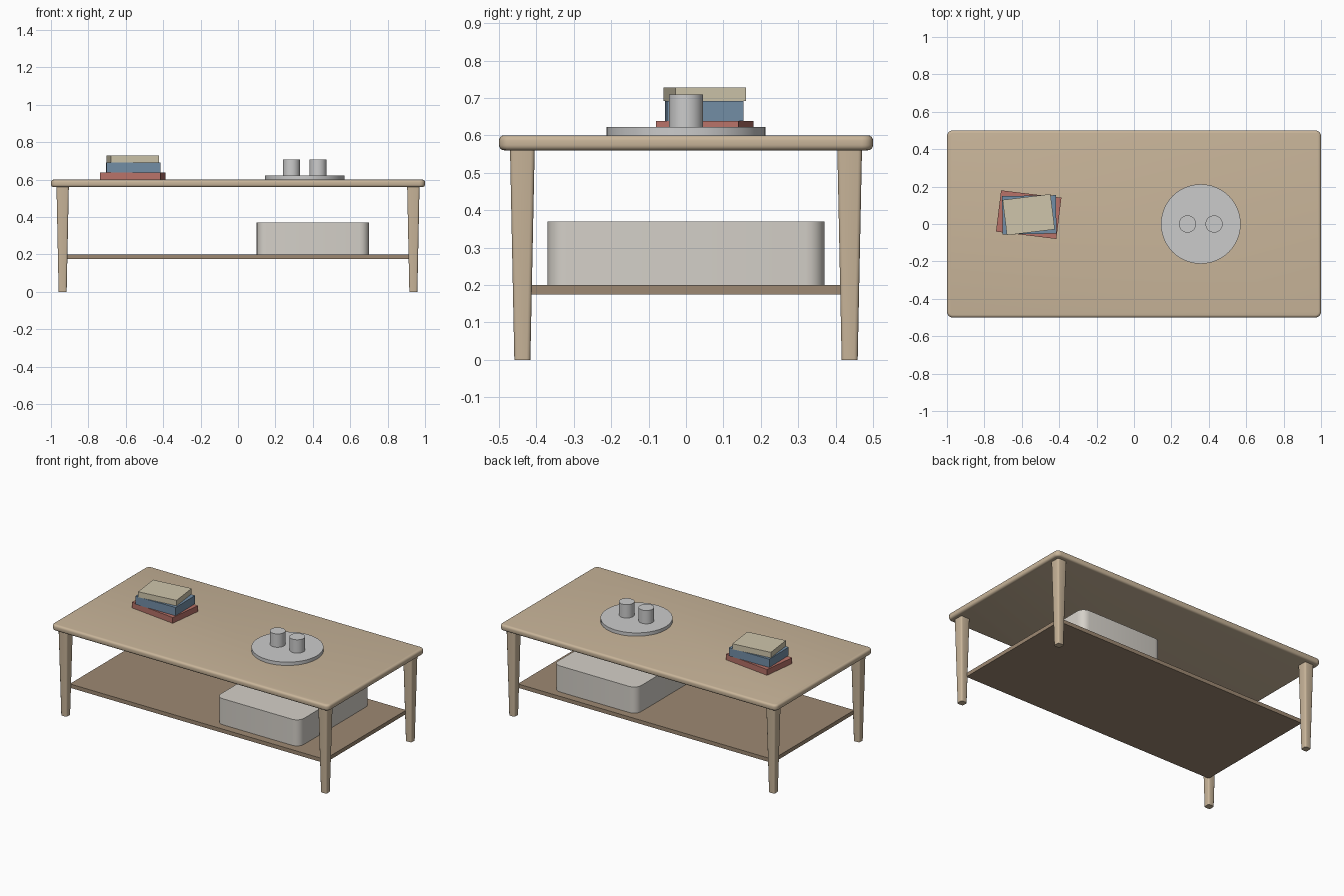
import bpy, bmesh, math

if "Cube" in bpy.data.objects:
    bpy.data.objects.remove(bpy.data.objects["Cube"])


def material(name, rgb):
    m = bpy.data.materials.new(name)
    m.diffuse_color = (*rgb, 1)
    m.use_nodes = True
    m.node_tree.nodes["Principled BSDF"].inputs["Base Color"].default_value = m.diffuse_color
    return m


wood = material("light_wood", (0.58, 0.46, 0.32))
dark_wood = material("shelf_wood", (0.34, 0.25, 0.17))
linen = material("linen", (0.66, 0.63, 0.58))
red = material("red_cover", (0.48, 0.17, 0.14))
blue = material("blue_cover", (0.17, 0.27, 0.38))
cream = material("cream_cover", (0.62, 0.56, 0.41))


def finish(bm, name, mat, smooth=True):
    bmesh.ops.recalc_face_normals(bm, faces=bm.faces)
    me = bpy.data.meshes.new(name)
    bm.to_mesh(me)
    bm.free()
    ob = bpy.data.objects.new(name, me)
    bpy.context.collection.objects.link(ob)
    if mat:
        me.materials.append(mat)
    if smooth:
        bpy.ops.object.select_all(action='DESELECT')
        bpy.context.view_layer.objects.active = ob
        ob.select_set(True)
        bpy.ops.object.shade_smooth_by_angle(angle=math.radians(35))
    return ob


def block(name, size, loc, mat, corner=0, rim=0, angle=0, taper=1, segs=5):
    """Box standing at loc; corner rounds the upright edges, rim the top and bottom."""
    bm = bmesh.new()
    bmesh.ops.create_cube(bm, size=1)
    for v in bm.verts:
        k = taper if v.co.z < 0 else 1
        v.co = (v.co.x * size[0] * k, v.co.y * size[1] * k, (v.co.z + 0.5) * size[2])
    if corner:
        upright = [e for e in bm.edges if abs(e.verts[0].co.z - e.verts[1].co.z) > 1e-4]
        bmesh.ops.bevel(bm, geom=upright, offset=corner, segments=segs, profile=0.5, affect='EDGES')
    if rim:
        loops = [e for e in bm.edges if abs(e.verts[0].co.z - e.verts[1].co.z) < 1e-4]
        bmesh.ops.bevel(bm, geom=loops, offset=rim, segments=4, profile=0.5, affect='EDGES')
    ob = finish(bm, name, mat, smooth=corner > 0)
    ob.location = loc
    ob.rotation_euler.z = math.radians(angle)
    return ob


def disc(name, radius, height, loc, sides):
    bm = bmesh.new()
    bmesh.ops.create_cone(bm, cap_ends=True, segments=sides, radius1=radius, radius2=radius, depth=height)
    bmesh.ops.translate(bm, verts=bm.verts, vec=(0, 0, height / 2))
    finish(bm, name, None).location = loc


# Table: rounded top, four tapered legs, lower shelf
block("table_top", (2, 1, 0.04), (0, 0, 0.56), wood, corner=0.03, rim=0.014)
for sx, side in ((-1, "left"), (1, "right")):
    for sy, end in ((-1, "front"), (1, "back")):
        block(f"{end}_{side}_leg", (0.066, 0.066, 0.565), (sx * 0.9375, sy * 0.4375, 0),
              wood, corner=0.01, taper=0.65, segs=3)
block("lower_shelf", (1.84, 0.84, 0.025), (0, 0, 0.175), dark_wood)

# Storage box on the shelf
block("storage_box", (0.6, 0.74, 0.17), (0.4, 0, 0.2), linen, corner=0.05)

# Stack of books
block("bottom_book", (0.325, 0.222, 0.038), (-0.563, 0.05, 0.6), red, angle=-7)
block("middle_book", (0.288, 0.205, 0.054), (-0.56, 0.049, 0.638), blue, angle=1)
block("top_book", (0.258, 0.19, 0.036), (-0.563, 0.05, 0.692), cream, angle=7)

# Round tray with two cups
disc("tray", 0.213, 0.022, (0.357, 0, 0.6), 48)
for i, x in enumerate((0.286, 0.428)):
    disc(f"cup_{i + 1}", 0.046, 0.087, (x, 0, 0.622), 32)
